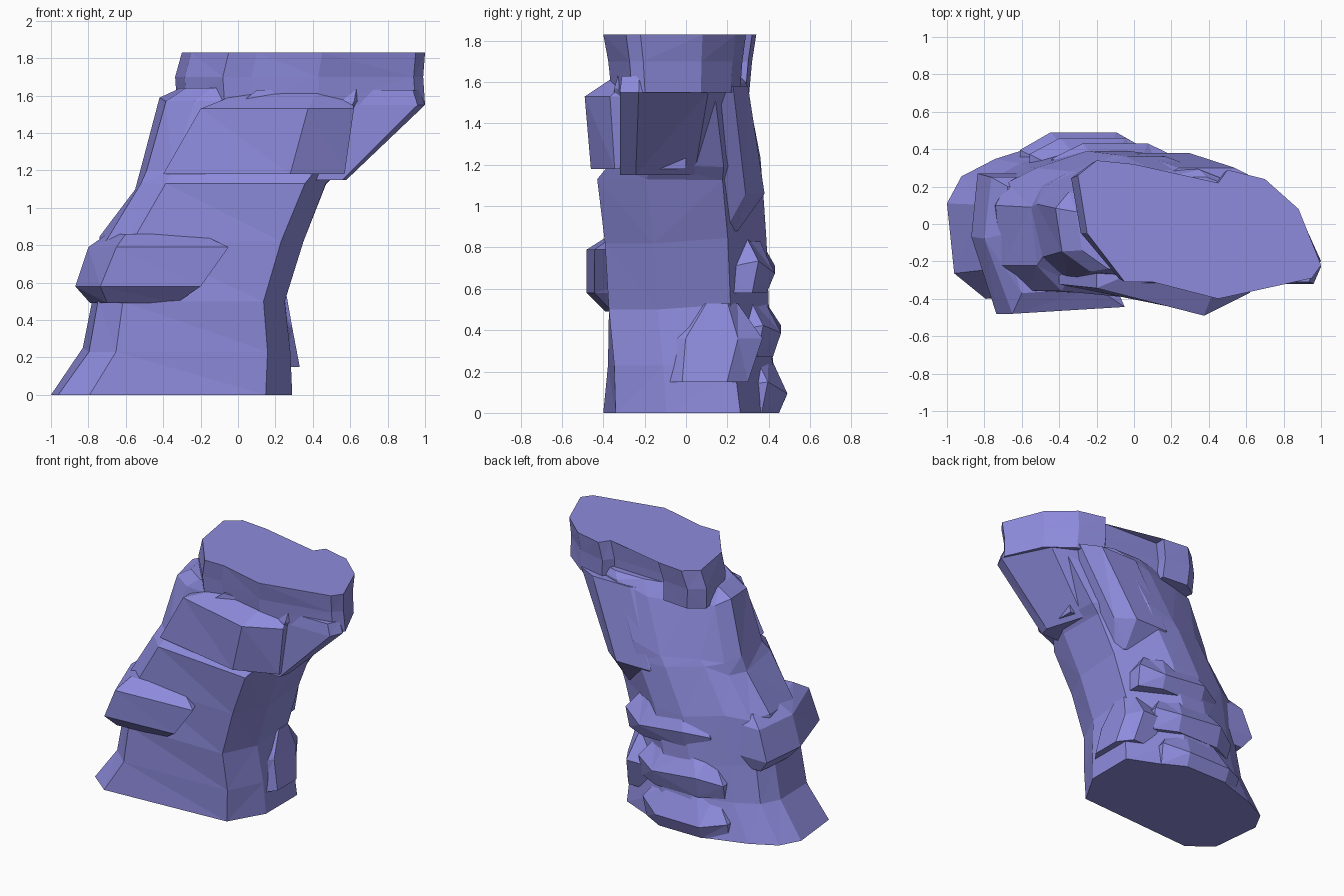
import bpy, bmesh, random
from math import cos, sin, pi

if "Cube" in bpy.data.objects:
    bpy.data.objects.remove(bpy.data.objects["Cube"])
random.seed(4)
parts = []

# Slate violet stone
stone = bpy.data.materials.new("stone")
stone.diffuse_color = (.27, .26, .72, 1)
stone.use_nodes = True
stone.node_tree.nodes["Principled BSDF"].inputs["Base Color"].default_value = stone.diffuse_color


def loft(name, outline, levels, rough=0, twist=0):
    """Closed solid: a unit outline fitted to (z, x0, x1, y0, y1) at each level."""
    bm = bmesh.new()
    loops = []
    for k, (z, x0, x1, y0, y1) in enumerate(levels):
        r = rough if 0 < k < len(levels) - 1 else 0
        loop = []
        for u, v in outline:
            w = v + twist * z * (.5 - u) * (1 - v)
            dz = random.uniform(-r, r) * (v > .5)
            loop.append(bm.verts.new((x0 + u * (x1 - x0), y0 + w * (y1 - y0), z + dz)))
        loops.append(loop)
    n = len(outline)
    for a, b in zip(loops, loops[1:]):
        for i in range(n):
            j = (i + 1) % n
            bm.faces.new((a[i], a[j], b[j], b[i]))
    bm.faces.new(loops[0][::-1])
    bm.faces.new(loops[-1])
    bmesh.ops.triangulate(bm, faces=bm.faces[:])
    bmesh.ops.recalc_face_normals(bm, faces=bm.faces[:])
    mesh = bpy.data.meshes.new(name)
    bm.to_mesh(mesh)
    bm.free()
    mesh.materials.append(stone)
    ob = bpy.data.objects.new(name, mesh)
    bpy.context.scene.collection.objects.link(ob)
    parts.append(ob)
    return ob


def clipped(t):
    return .5 + .5 * max(-1, min(1, 1.35 * t))


# Chamfered box outline for the small lumps
BOX = [(clipped(cos((i + .5) * pi / 4)), clipped(sin((i + .5) * pi / 4)))
       for i in range(8)]

# Leaning core
ROCK = [(.16, 0), (.89, .07), (1, .36), (1, .78), (.66, 1), (.45, 1),
        (.2, .88), (.06, .77), (0, .6), (.03, .16)]
pillar = loft("rock_pillar", ROCK, [
    (0, -1, .29, -.4, .45),
    (.23, -.83, .28, -.39, .42),
    (.5, -.78, .25, -.4, .4),
    (.82, -.74, .35, -.4, .39),
    (1.13, -.55, .47, -.42, .37),
    (1.2, -.52, .53, -.36, .36),
    (1.57, -.42, .75, -.32, .29),
    (1.64, -.31, .75, -.3, .25)], rough=.035, twist=.2)

# Flat-topped cap with a notch in its back edge
CAP = [(-.05, -.31), (.1, -.31), (.45, -.4), (.95, -.29), (1, -.22),
       (.88, .08), (.7, .24), (.5, .29), (.45, .22), (0, .24), (0, .32),
       (-.2, .34), (-.3, .26), (-.25, -.05)]
loft("cap", CAP, [(1.55, -.02, 1, 0, .9), (1.7, -.03, .99, 0, .94),
                  (1.83, 0, 1, 0, 1)])

# Overhanging brow with a pointed front, and the wedge to its right
BROW = [(.7, 0), (1, .25), (1, 1), (0, 1), (0, .3)]
loft("brow", BROW, [(1.18, -.4, .57, -.46, 0), (1.53, -.2, .62, -.49, 0),
                    (1.61, 0, .6, -.37, 0)])
WEDGE = [(0, 0), (.96, 0), (1, .16), (.83, .75), (.55, 1), (0, 1)]
loft("overhang", WEDGE, [(1.15, .05, .58, -.32, .16), (1.55, 0, 1, -.32, .25),
                         (1.63, .1, .97, -.31, .22)])

# Ledge wrapping the front left
LEDGE = [(.2, 0), (1, .05), (.6, 1), (.05, 1), (0, .55)]
loft("front_ledge", LEDGE, [
    (.49, -.79, -.33, -.39, .24), (.58, -.87, -.2, -.48, .27),
    (.79, -.8, -.05, -.48, .25), (.86, -.7, -.2, -.37, .2)])

# Slanting slab on the upper back, chip low on the right
loft("back_slab", BOX, [(.88, .15, .33, 0, .25), (1.06, -.1, .42, 0, .38),
                        (1.58, .1, .68, 0, .3)])
loft("right_chip", BOX, [(.15, 0, .33, -.12, .3), (.36, 0, .29, -.12, .37),
                         (.53, 0, .26, .05, .25)])

# Uneven lumps stacked up the back
for x, z, y in ((-.27, .12, .49), (-.22, .39, .46), (-.1, .7, .43)):
    loft("back_lump", BOX, [(z - .12, x - .33, x + .33, .1, y - .04),
                            (z, x - .34, x + .34, .1, y),
                            (z + .17, x - .2, x + .24, .1, y - .09)], rough=.04)

# Fuse the parts into one faceted rock
parts.remove(pillar)
for p in parts:
    mod = pillar.modifiers.new(p.name, 'BOOLEAN')
    mod.operation = 'UNION'
    mod.solver = 'EXACT'
    mod.object = p
bpy.context.view_layer.update()
dg = bpy.context.evaluated_depsgraph_get()
fused = bpy.data.meshes.new_from_object(pillar.evaluated_get(dg))
pillar.modifiers.clear()
pillar.data = fused
for p in parts:
    bpy.data.objects.remove(p)
